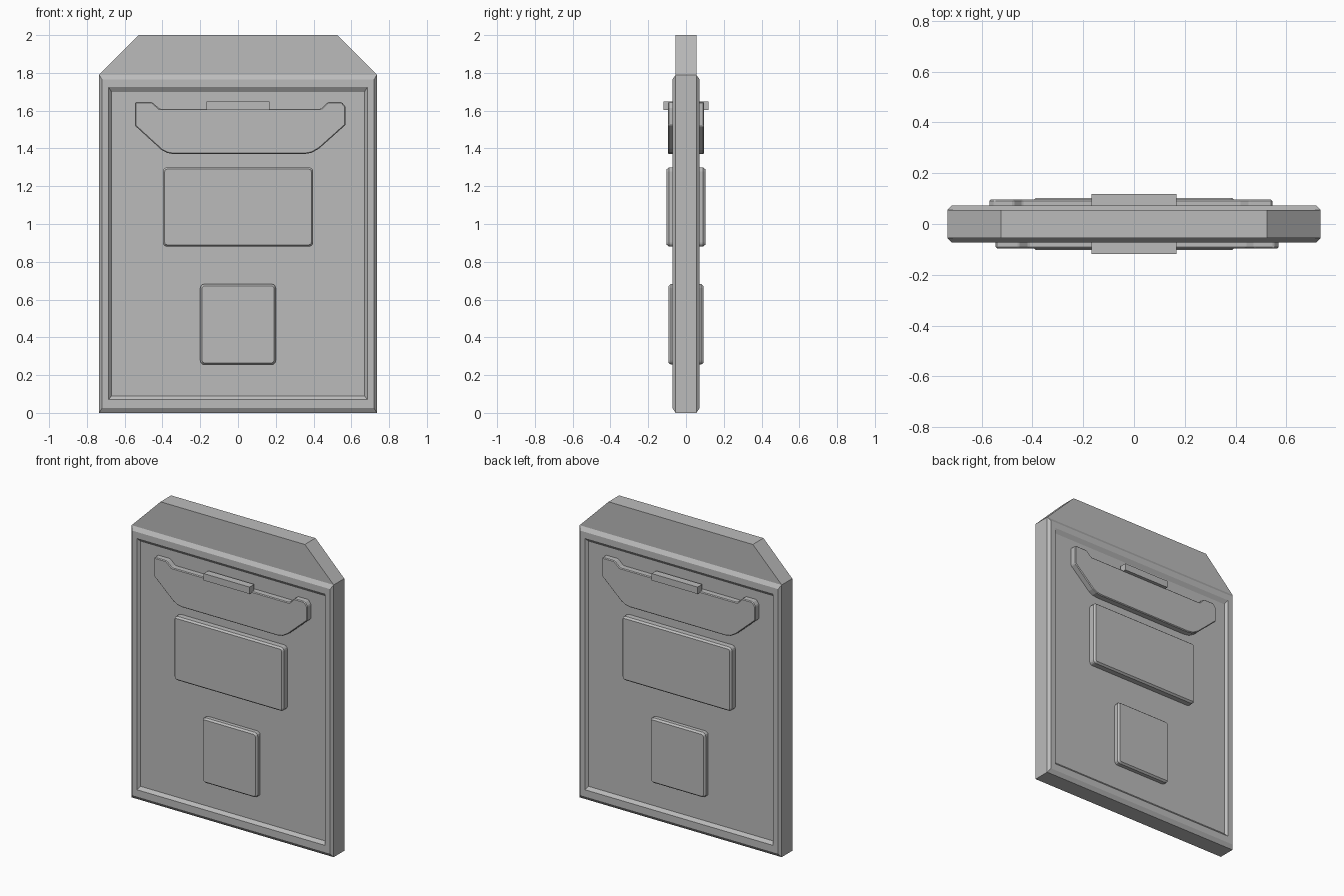
import bpy, bmesh
from math import cos, sin, pi

cube = bpy.data.objects.get("Cube")
if cube:
    bpy.data.objects.remove(cube)

grey = bpy.data.materials.new("plain grey")
grey.use_nodes = True
colour = (0.5, 0.5, 0.5, 1)
grey.diffuse_color = colour
grey.node_tree.nodes["Principled BSDF"].inputs["Base Color"].default_value = colour


def loft(name, rings):
    """Skin equal-length rings of points and cap both ends."""
    bm = bmesh.new()
    rows = [[bm.verts.new(p) for p in ring] for ring in rings]
    count = len(rows[0])
    for a, b in zip(rows, rows[1:]):
        for i in range(count):
            j = (i + 1) % count
            bm.faces.new((a[i], a[j], b[j], b[i]))
    bm.faces.new(rows[0][::-1])
    bm.faces.new(rows[-1])
    bmesh.ops.recalc_face_normals(bm, faces=bm.faces)
    mesh = bpy.data.meshes.new(name)
    bm.to_mesh(mesh)
    bm.free()
    mesh.materials.append(grey)
    obj = bpy.data.objects.new(name, mesh)
    bpy.context.collection.objects.link(obj)
    return obj


def flat(points, y):
    return [(x, y, z) for x, z in points]


def rectangle(x, low, high):
    return [(-x, low), (x, low), (x, high), (-x, high)]


def rounded(x, low, high, radius, inset=0):
    """Rectangle outline with rounded corners, optionally inset."""
    points = []
    corners = [(1, high), (-1, high), (-1, low), (1, low)]
    for k, (side, z) in enumerate(corners):
        cz = z - radius if z == high else z + radius
        for step in range(4):
            a = (k + step / 3) * pi / 2
            r = radius - inset
            points.append((side * (x - radius) + r * cos(a), cz + r * sin(a)))
    return points


# Slab with chamfered rim and a recessed panel on each face
steps = [(0.67, 0.09, 1.70, 0.055), (0.685, 0.07, 1.725, 0.072),
         (0.72, 0.025, 1.765, 0.072), (0.735, 0, 1.79, 0.055)]
front = [flat(rectangle(x, a, b), -y) for x, a, b, y in steps]
back = [flat(rectangle(x, a, b), y) for x, a, b, y in reversed(steps)]
loft("body", front + back)

# Tapered top block
cap = [(-0.735, 1.79), (0.735, 1.79), (0.525, 2), (-0.525, 2)]
loft("top_cap", [flat(cap, -0.055), flat(cap, 0.055)])

# Winged banner outline
banner = [(-0.545, 1.645), (-0.455, 1.645), (-0.415, 1.61), (0.44, 1.61),
          (0.475, 1.645), (0.55, 1.645), (0.57, 1.62), (0.57, 1.525),
          (0.43, 1.40), (0.39, 1.377), (0.35, 1.37), (-0.34, 1.37),
          (-0.375, 1.376), (-0.405, 1.392), (-0.545, 1.52)]

# Raised parts, the back set being the front set turned half round
for side, turn in (("front", 1), ("back", -1)):
    def plate(name, sections):
        loft(f"{side}_{name}",
             [[(turn * x, turn * y, z) for x, z in pts] for pts, y in sections])

    for name, x, low, high, top in (("large_plate", 0.398, 0.88, 1.30, -0.102),
                                    ("small_plate", 0.2, 0.255, 0.682, -0.092)):
        edge = rounded(x, low, high, 0.022)
        plate(name, [(edge, -0.045), (edge, top + 0.012),
                     (rounded(x, low, high, 0.022, 0.01), top)])

    plate("banner", [(banner, -0.045), (banner, -0.096)])
    bar = bpy.data.objects[f"{side}_banner"].modifiers.new("edge", "BEVEL")
    bar.width = 0.005
    bar.segments = 1
    tab = rectangle(0.167, 1.603, 1.648)
    plate("tab", [(tab, -0.07), (tab, -0.118)])
